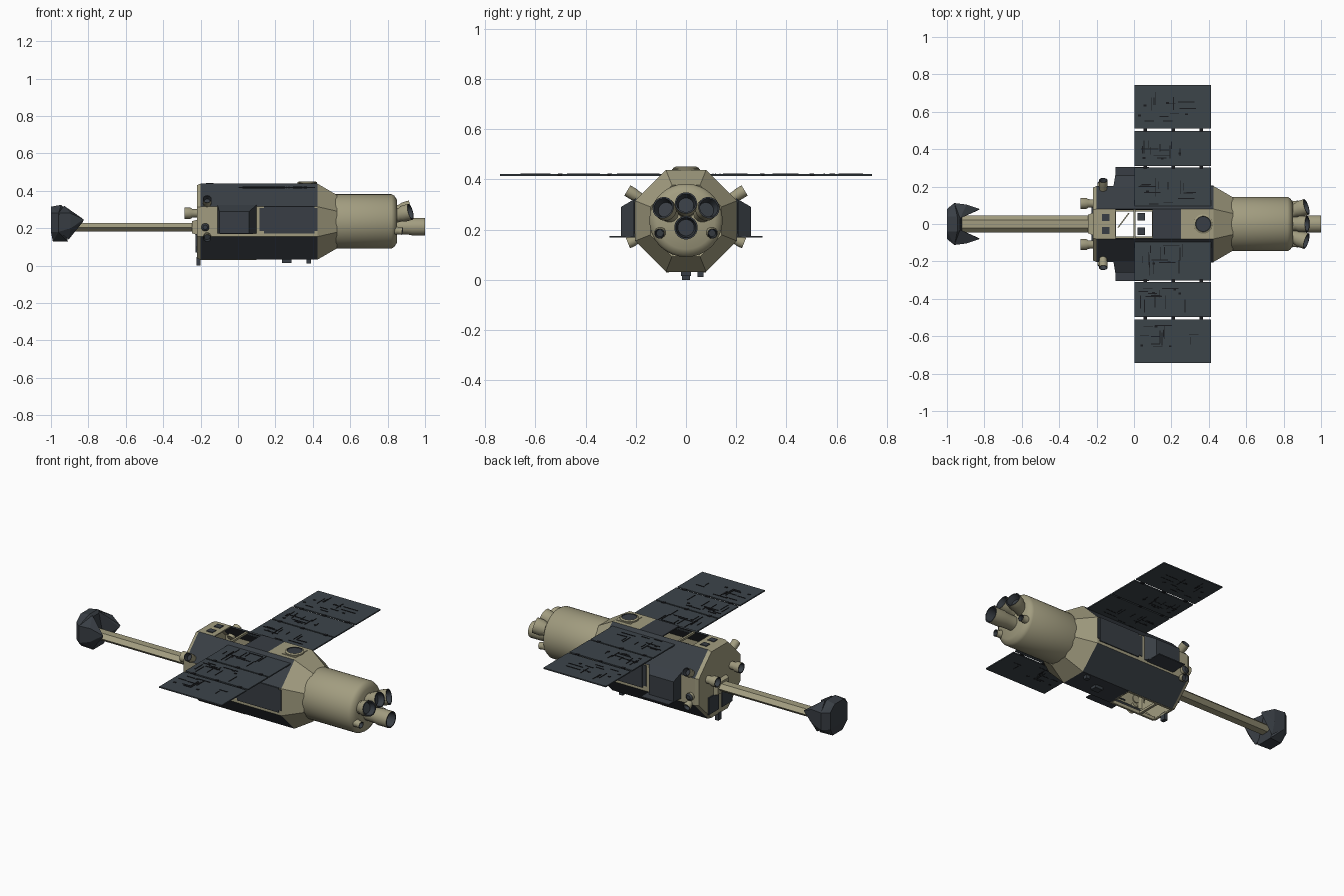
import bpy, bmesh, math, random
from mathutils import Vector

if "Cube" in bpy.data.objects:
    bpy.data.objects.remove(bpy.data.objects["Cube"])

random.seed(4)


def material(name, rgb):
    m = bpy.data.materials.new(name)
    m.diffuse_color = (*rgb, 1)
    m.use_nodes = True
    m.node_tree.nodes["Principled BSDF"].inputs["Base Color"].default_value = m.diffuse_color
    return m


TAN = material("tan_hull", (0.36, 0.335, 0.215))
DARK = material("dark_slate", (0.040, 0.048, 0.058))
PANEL = material("panel_grey", (0.046, 0.058, 0.068))
BLACK = material("black_trim", (0.010, 0.011, 0.013))
CZ = 0.235  # height of the hull axis


def finish(name, bm, mats, smooth=False):
    bmesh.ops.recalc_face_normals(bm, faces=bm.faces)
    me = bpy.data.meshes.new(name)
    bm.to_mesh(me)
    bm.free()
    for m in mats:
        me.materials.append(m)
    if smooth:
        for p in me.polygons:
            p.use_smooth = True
        me.set_sharp_from_angle(angle=math.radians(35))
    ob = bpy.data.objects.new(name, me)
    bpy.context.collection.objects.link(ob)
    return ob


def add_box(bm, x, y, z):
    r = bmesh.ops.create_cube(bm, size=1)
    for v in r["verts"]:
        v.co = Vector([a + (b - a) * (c + 0.5) for (a, b), c in zip((x, y, z), v.co)])


def boxes(name, items, mat):
    bm = bmesh.new()
    for it in items:
        add_box(bm, *it)
    return finish(name, bm, [mat])


def hull(name, pts, mat):
    bm = bmesh.new()
    for p in pts:
        bm.verts.new(p)
    r = bmesh.ops.convex_hull(bm, input=bm.verts)
    junk = {g for g in r["geom_interior"] if isinstance(g, bmesh.types.BMVert)}
    bmesh.ops.delete(bm, geom=list(junk), context='VERTS')
    return finish(name, bm, [mat])


def lathe(name, pos, direction, profile, mats, sides=20, dark_from=99):
    """Revolve (radius, distance) points about a direction; later bands use the second material."""
    q = Vector(direction).to_track_quat('Z', 'Y')
    bm = bmesh.new()
    rings = []
    for r, t in profile:
        rings.append([bm.verts.new(Vector(pos) + q @ Vector((r * math.cos(a), r * math.sin(a), t)))
                      for a in (2 * math.pi * (i + 0.5) / sides for i in range(sides))])
    for k in range(len(rings) - 1):
        for i in range(sides):
            j = (i + 1) % sides
            f = bm.faces.new((rings[k][i], rings[k][j], rings[k + 1][j], rings[k + 1][i]))
            f.material_index = int(k >= dark_from)
    bm.faces.new(rings[0])
    cap = bm.faces.new(rings[-1])
    cap.material_index = int(dark_from < 99)
    return finish(name, bm, mats, True)


def nozzle(name, pos, direction, length, r0, r1, sides=20):
    profile = [(r0, 0), (r0 * 1.05, length * 0.45), (r1, length * 0.6), (r1, length),
               (r1 * 0.86, length), (r1 * 0.7, length * 0.65)]
    lathe(name, pos, direction, profile, [TAN, DARK], sides, 3)


# Octagonal hull shell with open bays in the top and bottom, and a faceted cone
A, R = 0.08, 0.203
OCT = [(A, R), (R, A), (R, -A), (A, -R), (-A, -R), (-R, -A), (-R, A), (-A, R)]
stations = [(-0.22, 0.96), (-0.2, 1), (-0.1, 1), (0.1, 1), (0.25, 1), (0.425, 1), (0.53, 0.70)]
bm = bmesh.new()
rings = [[bm.verts.new((x, y * s, CZ + z * s)) for y, z in OCT] for x, s in stations]
for k in range(len(rings) - 1):
    x = (stations[k][0] + stations[k + 1][0]) / 2
    for i in range(8):
        top, bottom, side = i == 7, i == 3, i in (1, 5)
        if (top and 2 <= k < 3) or (bottom and 1 <= k < 3):
            continue
        j = (i + 1) % 8
        f = bm.faces.new((rings[k][i], rings[k][j], rings[k + 1][j], rings[k + 1][i]))
        is_tan = side or x < -0.2 or x > 0.425 or (top and (x < -0.1 or x > 0.25))
        f.material_index = 0 if is_tan else 1
bm.faces.new(rings[0])
shell = finish("hull_shell", bm, [TAN, DARK])
mod = shell.modifiers.new("wall", 'SOLIDIFY')
mod.thickness = 0.008
mod.offset = -1

# Bay frames and inner struts
boxes("bay_frame", [((-0.11, -0.095), (-A, A), (0.032, 0.046)),
                    ((0.095, 0.105), (-A, A), (0.032, 0.05)),
                    ((-0.2, 0.1), (-A, -A + 0.012), (0.03, 0.05)),
                    ((-0.2, 0.1), (A - 0.012, A), (0.03, 0.05)),
                    ((-0.004, 0.008), (-A, A), (0.42, 0.432))], TAN)
boxes("bay_equipment", [((0.02, 0.06), (0.02, 0.06), (0.1, 0.36)),
                        ((0.02, 0.06), (-0.06, -0.02), (0.1, 0.36))], DARK)
hull("bay_strut", [(x + d, y, z) for x, y in ((-0.09, -0.02), (-0.03, 0.06))
                   for d in (0, 0.008) for z in (0.07, 0.08)], TAN)

# Top plates, windows and docking hatch
boxes("top_windows", [((-0.17, -0.13), (s * 0.035 - 0.018, s * 0.035 + 0.018), (0.434, 0.442))
                      for s in (-1, 1)], DARK)
lathe("top_hatch", (0.37, 0, 0.43), (0, 0, 1),
      [(0.052, 0), (0.052, 0.016), (0.042, 0.021), (0.04, 0.017)], [TAN, DARK], 20, 2)
boxes("hatch_base", [((0.325, 0.415), (-0.055, 0.055), (0.43, 0.441))], TAN)

# Side plates, equipment boxes and thin shelves
for s, side in ((-1, "front"), (1, "back")):
    def span(a, b):
        return tuple(sorted((s * a, s * b)))
    boxes(side + "_side_plate", [((0.115, 0.425), span(0.2, 0.207), (0.185, 0.308)),
                                 ((0.14, 0.41), span(0.2, 0.209), (0.172, 0.316))], DARK)
    hull(side + "_side_box", [(x, s * y, z) for x, y in ((-0.11, 0.2), (0.1, 0.2), (-0.1, 0.26), (0.06, 0.26))
                              for z in (0.172, 0.325 if y < 0.21 else 0.29)], DARK)
    boxes(side + "_side_shelf", [((-0.1, 0.08), span(0.19, 0.305), (0.168, 0.174))], DARK)

    # Hull thrusters
    nozzle(side + "_rear_thruster", (-0.21, s * 0.11, 0.28), (-1, 0, 0), 0.075, 0.022, 0.03, 14)
    nozzle(side + "_upper_thruster", (-0.165, s * 0.165, 0.315), (0, s, 0.6), 0.08, 0.02, 0.024, 14)
    nozzle(side + "_lower_thruster", (-0.165, s * 0.185, 0.165), (0, s, -0.4), 0.05, 0.018, 0.022, 14)
    lathe(side + "_side_knob", (-0.175, s * 0.19, 0.205), (0, s, 0),
          [(0.022, 0), (0.022, 0.03), (0.012, 0.038)], [TAN, DARK], 12, 1)

    # Solar wing: three segments with raised circuit trim
    for n, (a, b) in enumerate(((0.075, 0.302), (0.31, 0.497), (0.51, 0.742))):
        label = f"{side}_solar_panel_{n + 1}"
        boxes(label, [((0.004, 0.413), span(a, b), (0.414, 0.421))], PANEL)
        trim = []
        for _ in range(16):
            x, y = random.uniform(0.02, 0.30), random.uniform(a + 0.03, b - 0.09)
            lx, ly = random.choice(((0.09, 0.004), (0.05, 0.004), (0.004, 0.07), (0.004, 0.04), (0.015, 0.01)))
            trim.append(((x, x + lx), span(y, y + ly), (0.413, 0.4235)))
        boxes(label + "_trim", trim, BLACK)
    boxes(side + "_wing_hinges", [((x, x + 0.02), span(y - 0.012, y + 0.006), (0.413, 0.424))
                                  for y in (0.307, 0.504) for x in (0.05, 0.2, 0.35)], BLACK)

    # Angled main nozzles and small vernier domes
    nozzle(side + "_angled_nozzle", (0.83, s * 0.062, 0.262), (1, s * 0.32, 0.28), 0.1, 0.036, 0.044)
    nozzle(side + "_vernier", (0.82, s * 0.1, 0.19), (1, s * 0.1, -0.1), 0.06, 0.022, 0.02, 12)

    # Forked prong of the boom head
    hull(side + "_head_prong", [(-0.96, s * 0.112, 0.28), (-0.96, s * 0.112, 0.18), (-0.93, s * 0.03, 0.32),
                                (-0.92, s * 0.045, 0.17), (-0.895, s * 0.104, 0.28), (-0.895, s * 0.104, 0.2),
                                (-0.905, s * 0.05, 0.3), (-0.905, s * 0.07, 0.14),
                                (-0.825, s * 0.08, 0.247), (-0.828, s * 0.076, 0.235)], DARK)

# Engine drum and its nozzles
lathe("engine_drum", (0.5, 0, 0.237), (1, 0, 0),
      [(0.14, 0), (0.146, 0.025), (0.146, 0.32), (0.138, 0.335), (0.115, 0.35)], [TAN], 40)
nozzle("top_nozzle", (0.83, 0, 0.278), (1, 0, 0.3), 0.1, 0.036, 0.044)
nozzle("main_nozzle", (0.83, 0, 0.208), (1, 0, 0), 0.17, 0.04, 0.047)

# Rear bulkhead details
boxes("rear_plates", [((-0.226, -0.215), (-0.11, -0.015), (0.07, 0.17)),
                      ((-0.226, -0.215), (0.015, 0.11), (0.07, 0.17))], DARK)
hull("boom_socket", [(x, y * w, 0.205 + z * w) for x, w in ((-0.2, 1.5), (-0.245, 1.1))
                     for y in (-0.045, 0.045) for z in (-0.03, 0.03)], TAN)

# Flattened six-sided boom
hull("boom", [(x, y, 0.205 + z) for x in (-0.95, -0.2)
              for y, z in ((-0.045, 0), (0.045, 0), (-0.022, 0.022), (0.022, 0.022),
                           (-0.022, -0.022), (0.022, -0.022))], TAN)

# Boom head core
hull("boom_head", [(x, s * y, z) for s in (-1, 1) for x, y, z in (
    (-1, 0.08, 0.28), (-1, 0.04, 0.315), (-1, 0.08, 0.18), (-0.99, 0.045, 0.13),
    (-0.96, 0.113, 0.28), (-0.96, 0.113, 0.18), (-0.945, 0.04, 0.325),
    (-0.93, 0.03, 0.31), (-0.91, 0.05, 0.13), (-0.92, 0.1, 0.23))], DARK)

# Underside fittings
boxes("belly_fittings", [((0.235, 0.285), (-0.02, 0.02), (0.015, 0.035)),
                         ((0.365, 0.39), (0.045, 0.07), (0.012, 0.035)),
                         ((-0.222, -0.2), (-0.016, 0.016), (0.0, 0.045))], DARK)
